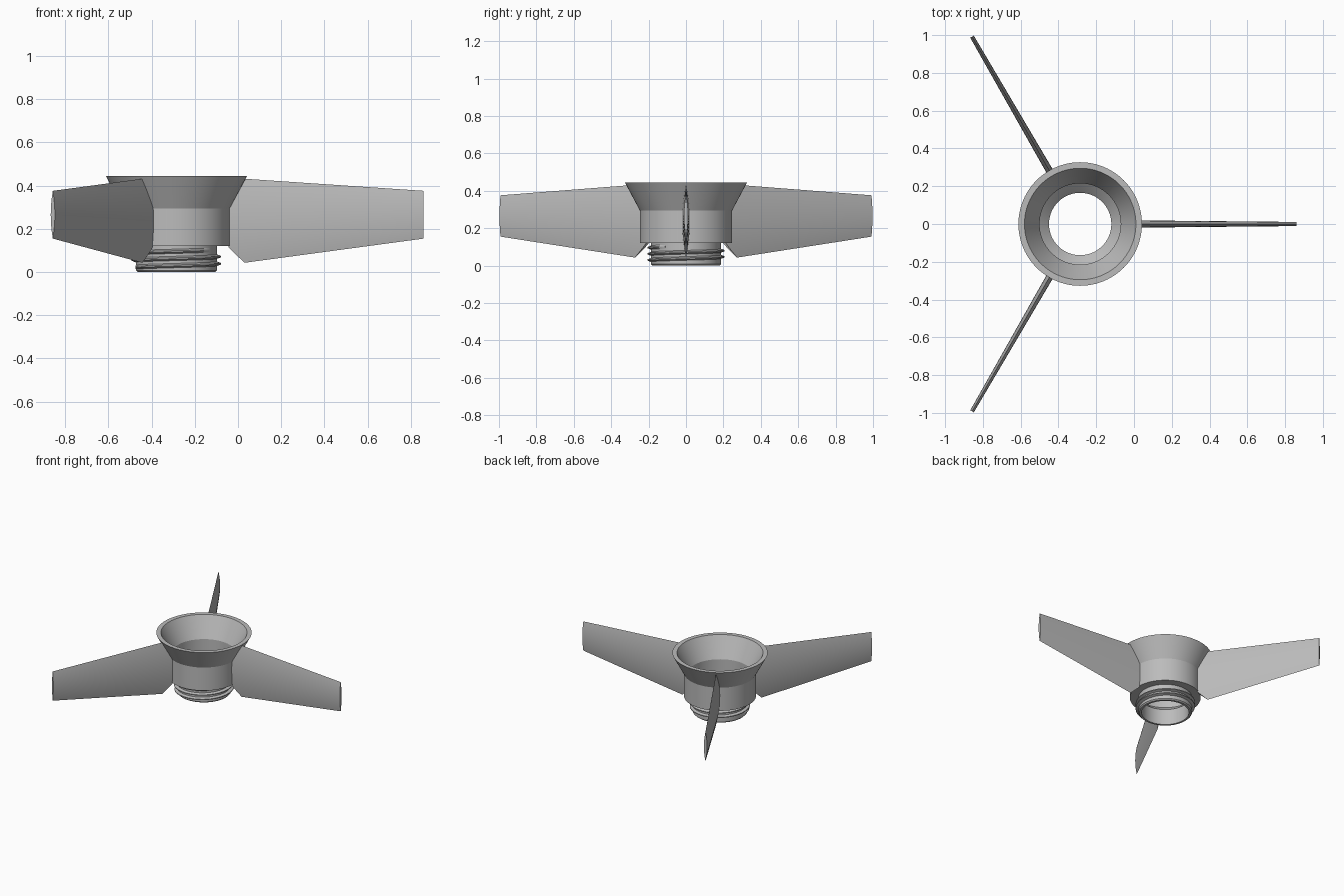
import bpy, bmesh, math
from mathutils import Matrix, Vector

cube = bpy.data.objects.get("Cube")
if cube:
    bpy.data.objects.remove(cube, do_unlink=True)

CENTRE = Vector((-0.285, 0, 0))

gray = bpy.data.materials.new("plain_gray")
gray.use_nodes = True
gray.diffuse_color = (0.5, 0.5, 0.5, 1)
gray.node_tree.nodes["Principled BSDF"].inputs["Base Color"].default_value = (0.5, 0.5, 0.5, 1)


def finish(name, bm, turn=0.0):
    bmesh.ops.recalc_face_normals(bm, faces=bm.faces[:])
    bm.transform(Matrix.Translation(CENTRE) @ Matrix.Rotation(turn, 4, "Z"))
    mesh = bpy.data.meshes.new(name)
    bm.to_mesh(mesh)
    bm.free()
    mesh.materials.append(gray)
    obj = bpy.data.objects.new(name, mesh)
    bpy.context.collection.objects.link(obj)
    bpy.ops.object.select_all(action="DESELECT")
    obj.select_set(True)
    bpy.context.view_layer.objects.active = obj
    bpy.ops.object.shade_smooth_by_angle(angle=math.radians(25))
    return obj


def bridge(bm, a, b):
    n = len(a)
    for i in range(n):
        j = (i + 1) % n
        bm.faces.new((a[i], a[j], b[j], b[i]))


def rings(bm, loops, closed=False):
    loops = [[bm.verts.new(p) for p in loop] for loop in loops]
    for a, b in zip(loops, loops[1:]):
        bridge(bm, a, b)
    if closed:
        bridge(bm, loops[-1], loops[0])
    else:
        bm.faces.new(loops[0])
        bm.faces.new(loops[-1])


def polar(r, angle, z):
    return Vector((r * math.cos(angle), r * math.sin(angle), z))


# Hollow hub: flared cup, straight barrel and threaded neck, turned from one profile
profile = [(0.327, 0.445), (0.247, 0.295), (0.247, 0.12), (0.188, 0.12),
           (0.188, 0.008), (0.18, 0), (0.165, 0), (0.165, 0.12),
           (0.175, 0.13), (0.215, 0.165), (0.215, 0.295), (0.295, 0.445)]
SEGMENTS = 96
hub = bmesh.new()
rings(hub, [[polar(r, math.tau * i / SEGMENTS, z) for r, z in profile]
            for i in range(SEGMENTS)], closed=True)
finish("hub", hub)

# Screw thread: ridge swept around the neck, fading in and out at the ends
TURNS, PITCH, STEPS = 2.4, 0.033, 192
thread = bmesh.new()
loops = []
for i in range(STEPS + 1):
    t = i / STEPS
    z = 0.022 + TURNS * PITCH * t
    rise = 0.001 + 0.018 * min(1, 16 * t, 16 * (1 - t))
    angle = math.pi + math.tau * TURNS * t
    section = [(0.18, -0.012), (0.188, -0.01), (0.188 + rise, -0.003),
               (0.188 + rise, 0.003), (0.188, 0.01), (0.18, 0.012)]
    loops.append([polar(r, angle, z + dz) for r, dz in section])
rings(thread, loops)
finish("neck_thread", thread)


# Blades: tapered lens sections whose root follows the hub outline
ROOT, TIP = 0.315, 1.145


def lerp(a, b, t):
    return a + (b - a) * t


def blade_z(r, c):
    t = (r - ROOT) / (TIP - ROOT)
    return lerp(lerp(0.043, 0.155, t), lerp(0.432, 0.376, t), c)


def root_radius(z):
    if z > 0.295:
        return 0.235 + 0.533 * (z - 0.295)
    return 0.24 + max(0, 0.115 - z) * 1.04


def blade_point(c, side, t):
    r = ROOT
    for _ in range(6):
        r = root_radius(blade_z(r, c))
    r = lerp(r, TIP, t)
    half = lerp(0.019, 0.011, (r - ROOT) / (TIP - ROOT))
    return Vector((r, side * half * 4 * c * (1 - c), blade_z(r, c)))


CHORD = 24
chords = [i / CHORD for i in range(CHORD + 1)]
outline = [(c, 1) for c in chords] + [(c, -1) for c in chords[-2:0:-1]]
for k, name in enumerate(("left_blade", "back_right_blade", "front_right_blade")):
    blade = bmesh.new()
    rings(blade, [[blade_point(c, s, t / 6) for c, s in outline] for t in range(7)])
    finish(name, blade, math.tau * k / 3)
